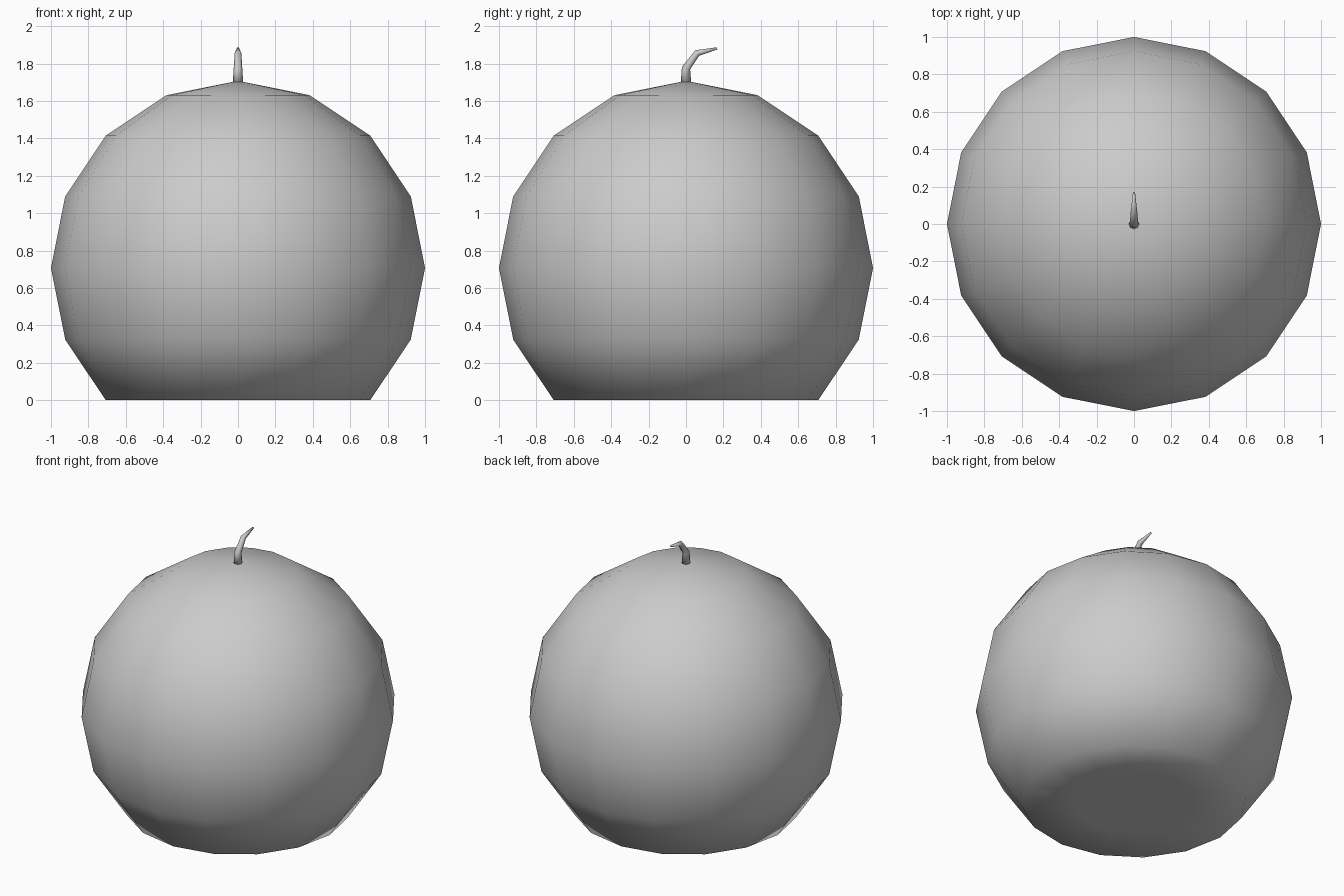
import bpy, bmesh
from math import sin, cos, pi
from mathutils import Vector

if "Cube" in bpy.data.objects:
    bpy.data.objects.remove(bpy.data.objects["Cube"])

def loft(name, rings, start=None, end=None):
    """Skin rings of points, closing the ends with a fan or a flat cap."""
    bm = bmesh.new()
    loops = [[bm.verts.new(p) for p in ring] for ring in rings]
    n = len(loops[0])
    for a, b in zip(loops, loops[1:]):
        for i in range(n):
            j = (i + 1) % n
            bm.faces.new((a[i], a[j], b[j], b[i]))
    for loop, tip in ((loops[0], start), (loops[-1], end)):
        if tip is None:
            bm.faces.new(loop)
        else:
            v = bm.verts.new(tip)
            for i in range(n):
                bm.faces.new((loop[i], loop[(i + 1) % n], v))
    bmesh.ops.recalc_face_normals(bm, faces=bm.faces)
    mesh = bpy.data.meshes.new(name)
    bm.to_mesh(mesh)
    bm.free()
    for p in mesh.polygons:
        p.use_smooth = True
    ob = bpy.data.objects.new(name, mesh)
    bpy.context.collection.objects.link(ob)
    return ob

# Round body: 16-sided sphere whose lowest rings are flattened onto the ground
SIDES = 16
centre = sin(pi / 4)
rings = []
for k in range(-3, 4):
    lat = k * pi / 8
    r, z = cos(lat), max(0.0, centre + sin(lat))
    rings.append([(r * cos(2 * pi * i / SIDES), r * sin(2 * pi * i / SIDES), z)
                  for i in range(SIDES)])
loft("fruit_body", rings, (0, 0, 0), (0, 0, centre + 1))

# Bent tapering stem, leaning to the back: (y, z, radius, ring tilt)
path = [(0.0, 1.695, 0.028, 0.0), (0.0, 1.775, 0.023, 0.3),
        (0.06, 1.856, 0.018, 0.95), (0.166, 1.881, 0.006, 1.3)]
stem = []
for y, z, r, tilt in path:
    u, w = Vector((1, 0, 0)), Vector((0, cos(tilt), -sin(tilt)))
    stem.append([Vector((0, y, z)) + r * (u * cos(i * pi / 4) + w * sin(i * pi / 4))
                 for i in range(8)])
loft("stem", stem)
